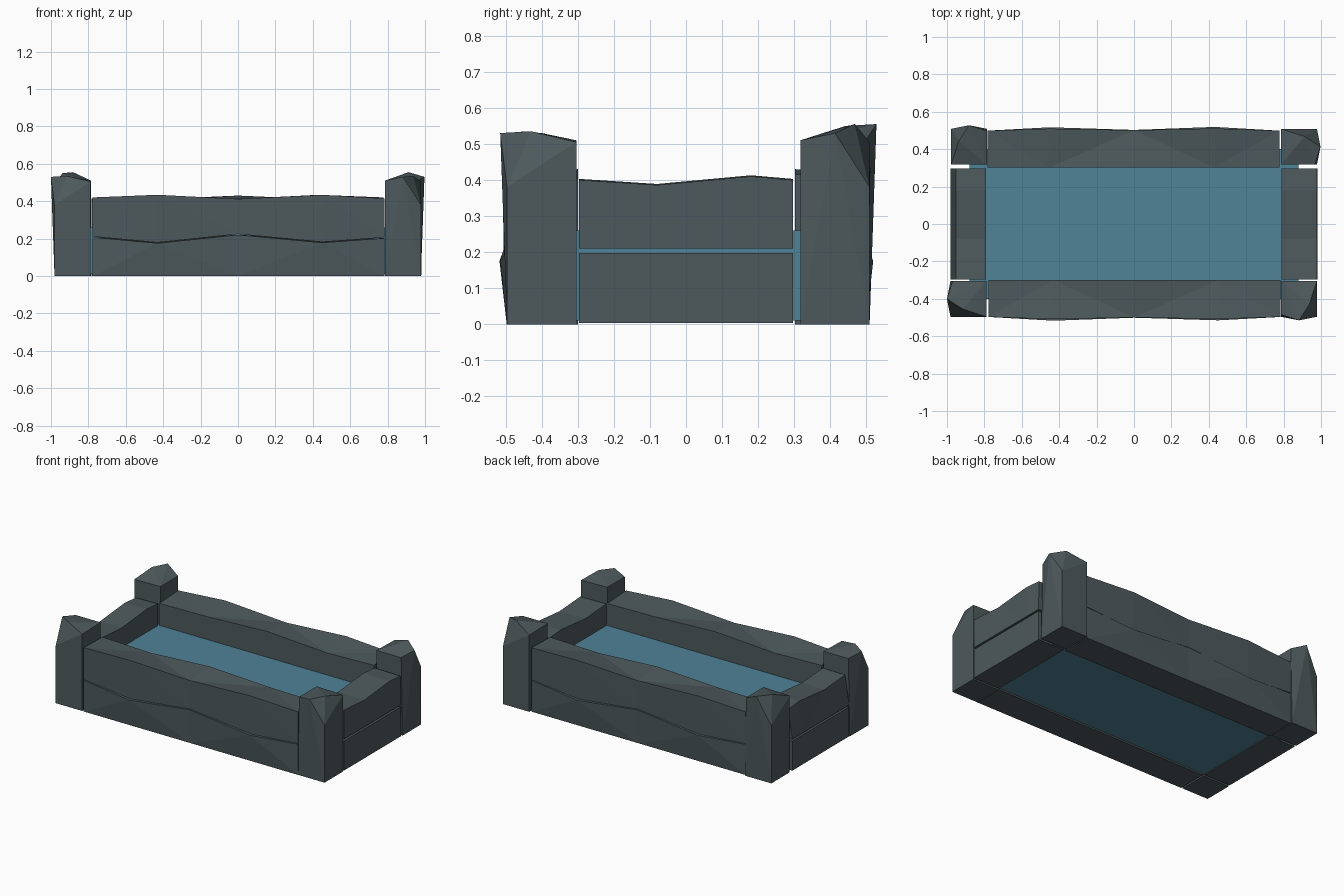
import bpy, bmesh, math
from mathutils import Matrix, Vector

cube = bpy.data.objects.get("Cube")
if cube:
    bpy.data.objects.remove(cube, do_unlink=True)


def material(name, rgb):
    m = bpy.data.materials.new(name)
    m.use_nodes = True
    m.diffuse_color = (*rgb, 1)
    m.node_tree.nodes["Principled BSDF"].inputs["Base Color"].default_value = (*rgb, 1)
    return m


stone = material("slate_stone", (0.075, 0.1, 0.108))
blue = material("water_blue", (0.08, 0.225, 0.31))


def finish(name, bm, mat, loc=(0, 0, 0), turn=0):
    bmesh.ops.recalc_face_normals(bm, faces=bm.faces)
    bm.transform(Matrix.Translation(loc) @ Matrix.Rotation(math.radians(turn), 4, "Z"))
    me = bpy.data.meshes.new(name)
    bm.to_mesh(me)
    bm.free()
    me.materials.append(mat)
    ob = bpy.data.objects.new(name, me)
    bpy.context.collection.objects.link(ob)


def plank(name, stations, width, loc, turn):
    """Rough block along x; outer side faces -y, inner side at y = 0.
    Station: x, bottom z, outer top z, inner top z, bottom bulge, top bulge."""
    bm = bmesh.new()
    rings = []
    for x, low, outer, inner, bulge_low, bulge_top in stations:
        section = [(-width - bulge_low, low), (0, low), (0, inner), (-width - bulge_top, outer)]
        rings.append([bm.verts.new((x, y, z)) for y, z in section])
    for a, b in zip(rings, rings[1:]):
        for i in range(4):
            j = (i + 1) % 4
            bm.faces.new((a[i], a[j], b[j], b[i]))
    bm.faces.new(rings[0])
    bm.faces.new(rings[-1])
    bmesh.ops.triangulate(bm, faces=[f for f in bm.faces if len(f.verts) == 4])
    finish(name, bm, stone, loc, turn)


def post(name, loc, turn, spike, peak):
    """Square pillar with a chipped outer corner and a pointed crown."""
    bm = bmesh.new()
    h = 0.096
    points = [(x, y, 0) for x in (-h, h) for y in (-h, h)]
    points += [(-h, -h, 0.38), (-0.115, 0, spike), (-0.03, -0.055, peak),
               (h, -h, 0.505), (h, h, 0.51), (-0.085, h, 0.51)]
    for p in points:
        bm.verts.new(p)
    bmesh.ops.convex_hull(bm, input=bm.verts)
    finish(name, bm, stone, loc, turn)


# Corner posts, each turned a quarter
post("front_right_post", (-0.885, -0.4, 0), 0, 0.53, 0.535)
post("front_left_post", (0.882, -0.4, 0), 90, 0.53, 0.535)
post("back_left_post", (0.882, 0.413, 0), 180, 0.53, 0.555)
post("back_right_post", (-0.882, 0.413, 0), 270, 0.555, 0.55)

# Long walls: two stacked wavy blocks each
xs = (-0.778, -0.43, 0, 0.45, 0.784)
seam = (0.207, 0.175, 0.22, 0.178, 0.202)
crest = (0.42, 0.434, 0.412, 0.434, 0.415)
inner_crest = (0.415, 0.405, 0.43, 0.41, 0.405)
bulge = (0, 0.02, 0.004, 0.018, 0)
lower = [(x, 0, s, 0.2, 0, b) for x, s, b in zip(xs, seam, bulge)]
upper = [(x, s + 0.004, c, i, b * 0.4, b * 0.6)
         for x, s, c, i, b in zip(xs, seam, crest, inner_crest, bulge)]
for side, y, turn in (("front", -0.3, 0), ("back", 0.302, 180)):
    plank(side + "_wall_lower", lower, 0.197, (0, y, 0), turn)
    plank(side + "_wall_upper", upper, 0.197, (0, y, 0), turn)

# End walls: two straight-seamed blocks each
ys = (-0.296, -0.08, 0.18, 0.296)
tops = (0.4, 0.386, 0.41, 0.4)
for side, x, turn, slope in (("right", -0.79, -90, -0.03), ("left", 0.788, 90, -0.002)):
    # the right wall runs the other way once turned
    heights = tops if turn > 0 else tops[::-1]
    spots = ys if turn > 0 else [-v for v in ys[::-1]]
    low = [(v, 0.004, 0.198, 0.198, 0, 0) for v in spots]
    top = [(v, 0.21, h, h + 0.003, 0, slope) for v, h in zip(spots, heights)]
    plank(side + "_wall_lower", low, 0.192, (x, 0, 0), turn)
    plank(side + "_wall_upper", top, 0.192, (x, 0, 0), turn)

# Water filling the basin
bm = bmesh.new()
bmesh.ops.create_cube(bm, size=1)
bmesh.ops.scale(bm, vec=Vector((1.76, 0.8, 0.25)), verts=bm.verts)
finish("water", bm, blue, (0, 0, 0.135))
